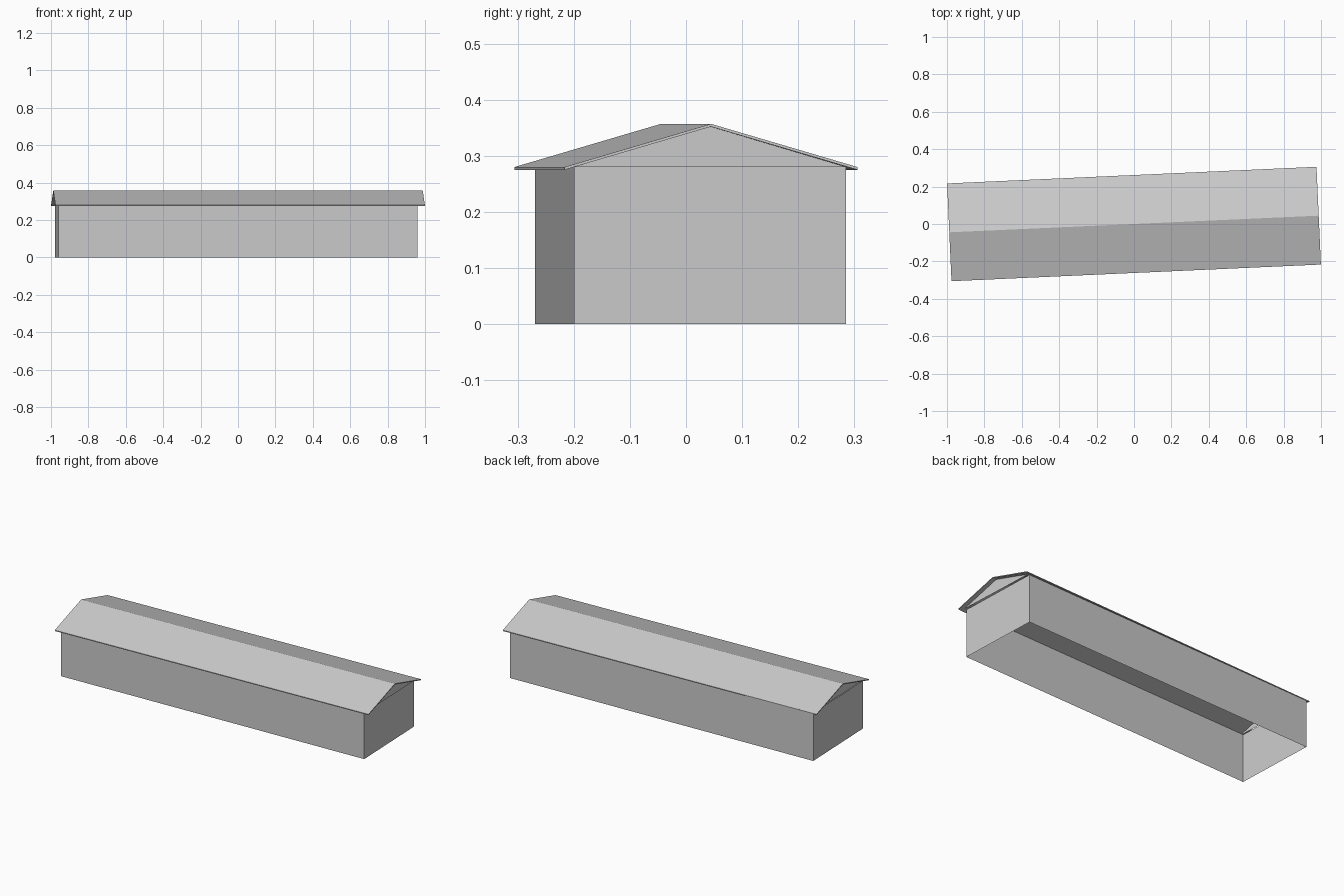
import bpy, bmesh, math
from mathutils import Matrix

cube = bpy.data.objects.get("Cube")
if cube:
    bpy.data.objects.remove(cube, do_unlink=True)

grey = bpy.data.materials.new("light_grey")
grey.use_nodes = True
colour = (0.6, 0.6, 0.6, 1)
grey.diffuse_color = colour
grey.node_tree.nodes["Principled BSDF"].inputs["Base Color"].default_value = colour

ROOF_L, ROOF_W, EAVE, RIDGE, THICK = 1.977, 0.523, 0.28, 0.357, 0.005
WALL_L, WALL_W, WALL_H = 1.92, 0.485, 0.281


def finish(bm, name, angle, offset=(0, 0, 0)):
    """Turn the mesh to its angle on the ground and add it to the scene."""
    bmesh.ops.recalc_face_normals(bm, faces=bm.faces)
    bm.transform(Matrix.Translation(offset) @ Matrix.Rotation(math.radians(angle), 4, "Z"))
    mesh = bpy.data.meshes.new(name)
    bm.to_mesh(mesh)
    bm.free()
    mesh.materials.append(grey)
    obj = bpy.data.objects.new(name, mesh)
    bpy.context.collection.objects.link(obj)
    return obj


def extrude_profile(bm, profile, length):
    """Sweep a closed (y, z) profile along x, centred."""
    face = bm.faces.new([bm.verts.new((-length / 2, y, z)) for y, z in profile])
    new = bmesh.ops.extrude_face_region(bm, geom=[face], use_keep_orig=True)["geom"]
    verts = [v for v in new if isinstance(v, bmesh.types.BMVert)]
    bmesh.ops.translate(bm, verts=verts, vec=(length, 0, 0))


# Walls: four sides, open below and above
bm = bmesh.new()
bmesh.ops.create_cube(bm, size=1)
bm.transform(Matrix.Translation((0, 0, WALL_H / 2)) @ Matrix.Diagonal((WALL_L, WALL_W, WALL_H, 1)))
caps = [f for f in bm.faces if abs(f.normal.z) > 0.5]
bmesh.ops.delete(bm, geom=caps, context="FACES_ONLY")
finish(bm, "walls", 2.09, (-0.009, 0.008, 0))

# Roof: thin folded sheet with overhanging eaves
bm = bmesh.new()
half = ROOF_W / 2
extrude_profile(bm, [(-half, EAVE), (0, RIDGE), (half, EAVE),
                     (half, EAVE - THICK), (0, RIDGE - THICK), (-half, EAVE - THICK)], ROOF_L)
finish(bm, "roof", 2.58)

# Gable panels closing both ends under the roof
for side, name in ((-1, "right_gable"), (1, "left_gable")):
    bm = bmesh.new()
    x = side * 0.964
    y = half * 0.93
    bm.faces.new([bm.verts.new(p) for p in
                  ((x, -y, EAVE), (x, y, EAVE), (x, 0, RIDGE - THICK))])
    finish(bm, name, 2.58)
